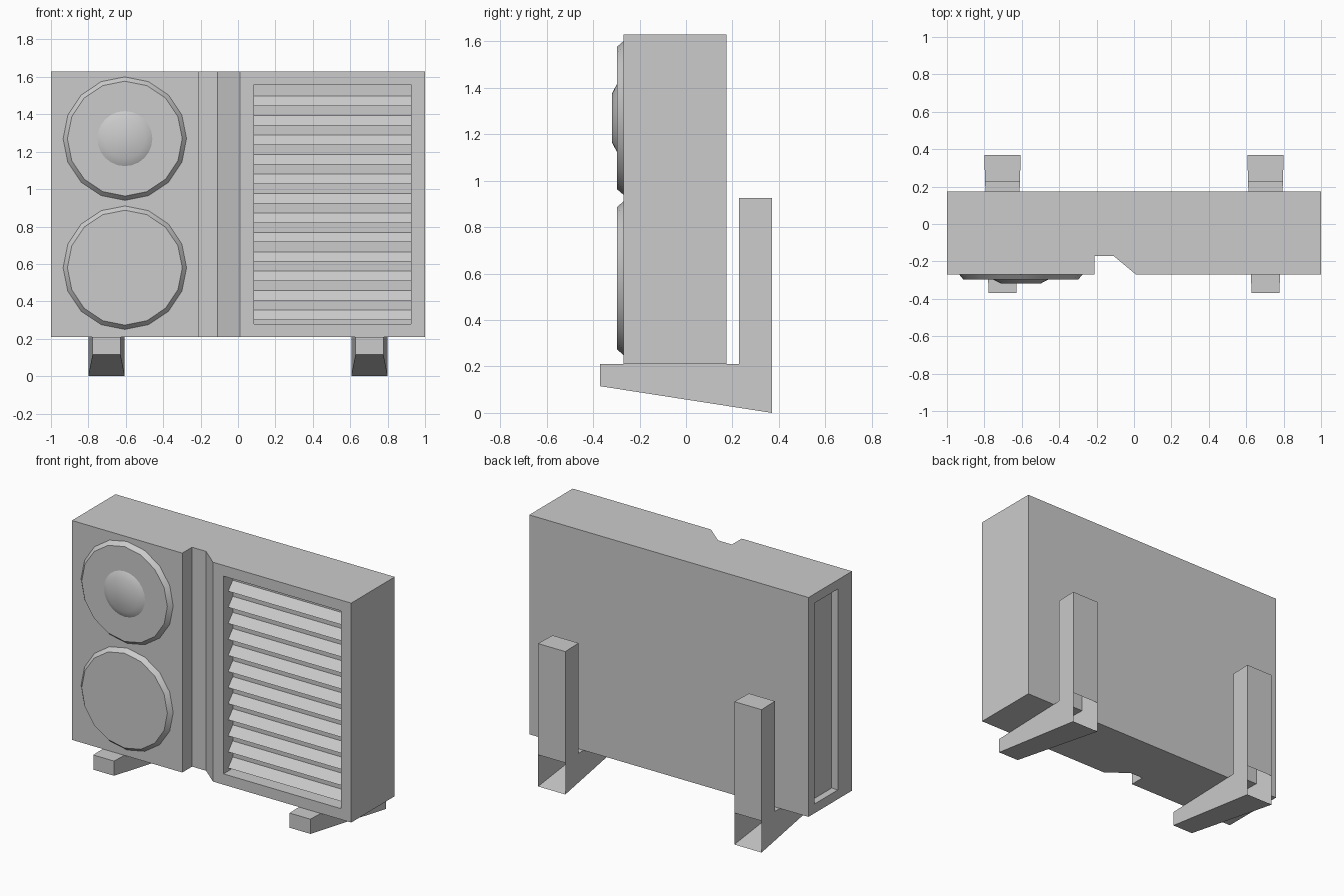
import bpy, bmesh, math
from mathutils import Matrix

if "Cube" in bpy.data.objects:
    bpy.data.objects.remove(bpy.data.objects["Cube"])


def add_mesh(name, bm):
    bmesh.ops.recalc_face_normals(bm, faces=bm.faces)
    me = bpy.data.meshes.new(name)
    bm.to_mesh(me)
    bm.free()
    ob = bpy.data.objects.new(name, me)
    bpy.context.collection.objects.link(ob)
    return ob


def loft(name, a, b, skip=()):
    """Join two matching outlines with side faces (skipping some) and cap both ends."""
    bm = bmesh.new()
    va, vb = [bm.verts.new(p) for p in a], [bm.verts.new(p) for p in b]
    bm.faces.new(va)
    bm.faces.new(vb[::-1])
    n = len(a)
    for i in range(n):
        if i not in skip:
            j = (i + 1) % n
            bm.faces.new((va[i], va[j], vb[j], vb[i]))
    return add_mesh(name, bm)


def box(name, lo, hi):
    rect = [(lo[0], lo[1]), (hi[0], lo[1]), (hi[0], hi[1]), (lo[0], hi[1])]
    return loft(name, [(x, y, lo[2]) for x, y in rect], [(x, y, hi[2]) for x, y in rect])


def disc(name, x, z, y_back, y_front, r_back, r_front, sides):
    bm = bmesh.new()
    rot = Matrix.Translation((x, (y_back + y_front) / 2, z)) @ Matrix.Rotation(math.pi / 2, 4, 'X')
    bmesh.ops.create_cone(bm, cap_ends=True, segments=sides, radius1=r_back, radius2=r_front,
                          depth=y_back - y_front, matrix=rot)
    ob = add_mesh(name, bm)
    bpy.ops.object.select_all(action='DESELECT')
    ob.select_set(True)
    bpy.context.view_layer.objects.active = ob
    bpy.ops.object.shade_smooth_by_angle(angle=math.radians(30))


def cut(ob, lo, hi):
    cutter = box("cutter", lo, hi)
    cutter.hide_render = True
    mod = ob.modifiers.new("cut", 'BOOLEAN')
    mod.operation, mod.solver, mod.object = 'DIFFERENCE', 'EXACT', cutter
    bpy.context.view_layer.objects.active = ob
    bpy.ops.object.modifier_apply(modifier=mod.name)
    bpy.data.objects.remove(cutter)


# Casing with a vertical groove in the front
plan = [(-1, -0.27), (-0.21, -0.27), (-0.21, -0.17), (-0.11, -0.17),
        (0.01, -0.27), (1, -0.27), (1, 0.175), (-1, 0.175)]
casing = loft("casing", [(x, y, 0.21) for x, y in plan], [(x, y, 1.63) for x, y in plan])

# Grille recess in the front and shallow recess in the left side
cut(casing, (0.085, -0.4, 0.28), (0.925, -0.175, 1.56))
cut(casing, (-1.2, -0.125, 0.27), (-0.955, 0.113, 1.57))

# Sloping louvres
for i in range(12):
    z = 0.30 + 0.104 * i
    wedge = [(-0.222, z), (-0.175, z), (-0.175, z + 0.053)]
    loft("louvre", [(0.085, y, h) for y, h in wedge], [(0.925, y, h) for y, h in wedge])

# Fan covers and hub
for z in (1.27, 0.58):
    disc("fan_cover", -0.605, z, -0.27, -0.297, 0.33, 0.307, 16)
disc("fan_hub", -0.605, 1.27, -0.297, -0.318, 0.147, 0.107, 24)

# Wall brackets, widening to the back, open at the lower rear end
side = [(-0.37, 0.115), (0.37, 0), (0.37, 0.205), (0.37, 0.925),
        (0.228, 0.925), (0.228, 0.21), (-0.37, 0.21)]
for cx in (-0.703, 0.703):
    def outline(s):
        return [(cx + s * (0.086 + 0.031 * y), y, z) for y, z in side]
    loft("wall_bracket", outline(-1), outline(1), skip=(1,))
